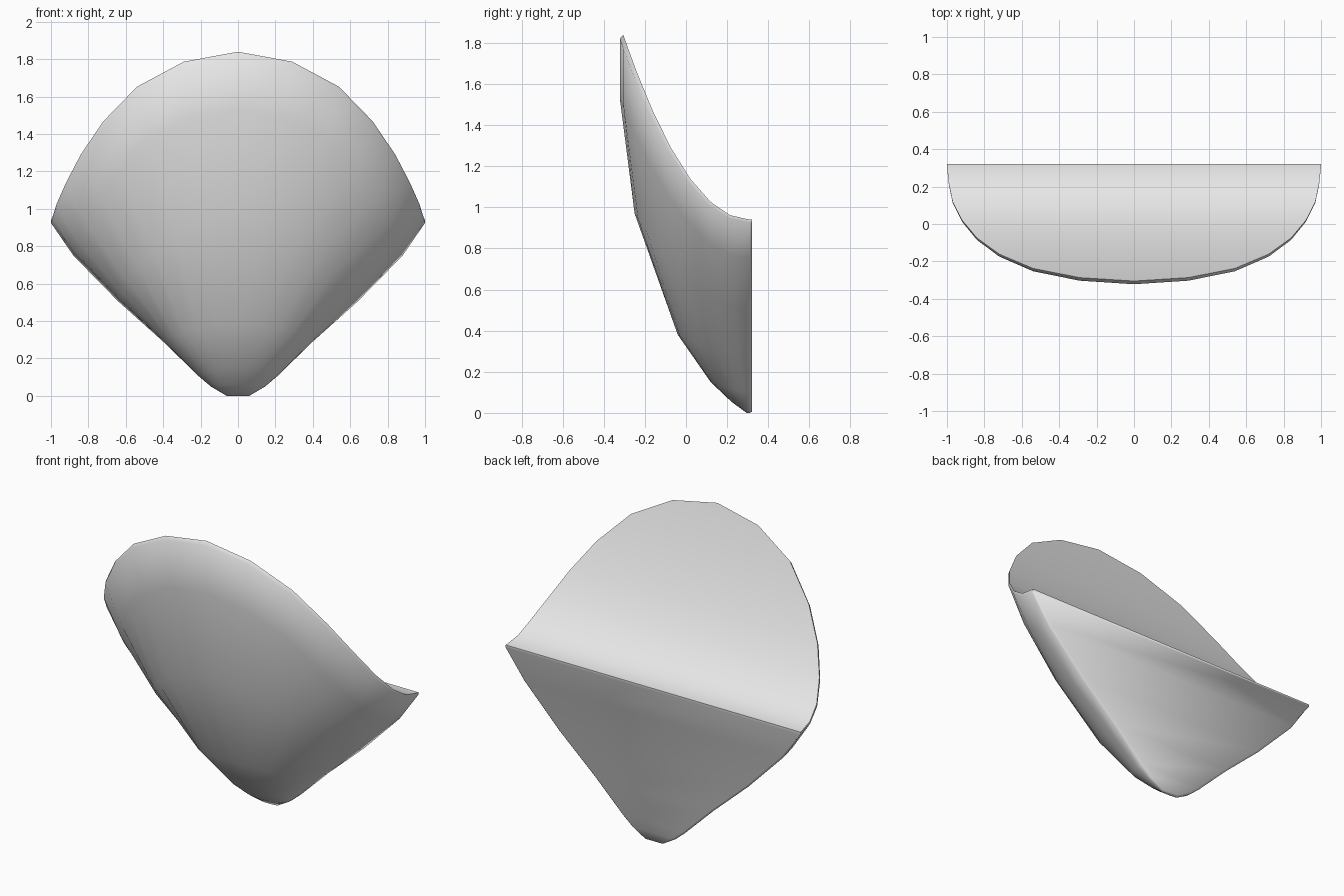
import bpy
import bmesh
import math

default_cube = bpy.data.objects.get("Cube")
if default_cube:
    bpy.data.objects.remove(default_cube, do_unlink=True)

grey = bpy.data.materials.new("light_grey")
grey.use_nodes = True
grey.diffuse_color = (0.8, 0.8, 0.8, 1)
grey.node_tree.nodes["Principled BSDF"].inputs["Base Color"].default_value = grey.diffuse_color

BACK = 0.32
BEVEL = 0.01

# Half of the U-shaped cross-section: (width, depth) from the tip to the keel
HALF = [(1, 0), (0.99, 0.156), (0.97, 0.31), (0.92, 0.47), (0.84, 0.625),
        (0.72, 0.766), (0.54, 0.89), (0.29, 0.97), (0, 1)]

# Levels from the lid down: keel y, keel z, back edge x, back edge z
LEVELS = [(-0.305, 1.84, 1.0, 0.94),
          (-0.322, 1.82, 1.0, 0.925),
          (-0.322, 1.53, 0.88, 0.75),
          (-0.25, 0.97, 0.64, 0.505),
          (-0.04, 0.38, 0.40, 0.29),
          (0.12, 0.15, 0.21, 0.105),
          (0.22, 0.055, 0.145, 0.05),
          (0.295, 0.0, 0.06, 0.0)]


def section(level, shrink):
    """One level of the bowl, running from its left back edge to its right one."""
    keel_y, keel_z, edge_x, edge_z = level
    base = BACK - BEVEL
    side = [(edge_x - shrink, BACK, edge_z + shrink / 2)]
    for width, depth in HALF:
        side.append((edge_x * width,
                     base - (base - keel_y) * depth,
                     edge_z + (keel_z - edge_z) * depth ** 2))
    return side + [(-x, y, z) for x, y, z in reversed(side[:-1])]


bm = bmesh.new()
rows = [[bm.verts.new(p) for p in section(level, BEVEL if i > 1 else 0)]
        for i, level in enumerate(LEVELS)]
count = len(rows[0])

for upper, lower in zip(rows, rows[1:]):
    # Bowl wall
    for j in range(count - 1):
        bm.faces.new((upper[j], upper[j + 1], lower[j + 1], lower[j]))
    # Flat back
    bm.faces.new((upper[-1], upper[0], lower[0], lower[-1]))

# Curved lid, straight from side to side
rim = rows[0]
middle = count // 2
for j in range(middle - 1):
    bm.faces.new((rim[j], rim[j + 1], rim[-2 - j], rim[-1 - j]))
bm.faces.new((rim[middle - 1], rim[middle], rim[middle + 1]))

# Small foot closing the bottom
bm.faces.new(rows[-1])

bmesh.ops.remove_doubles(bm, verts=bm.verts, dist=0.0005)
bmesh.ops.recalc_face_normals(bm, faces=bm.faces)

mesh = bpy.data.meshes.new("scoop_shell")
bm.to_mesh(mesh)
bm.free()
mesh.materials.append(grey)
shell = bpy.data.objects.new("scoop_shell", mesh)
bpy.context.collection.objects.link(shell)

bpy.ops.object.select_all(action="DESELECT")
shell.select_set(True)
bpy.context.view_layer.objects.active = shell
bpy.ops.object.shade_smooth_by_angle(angle=math.radians(62))
